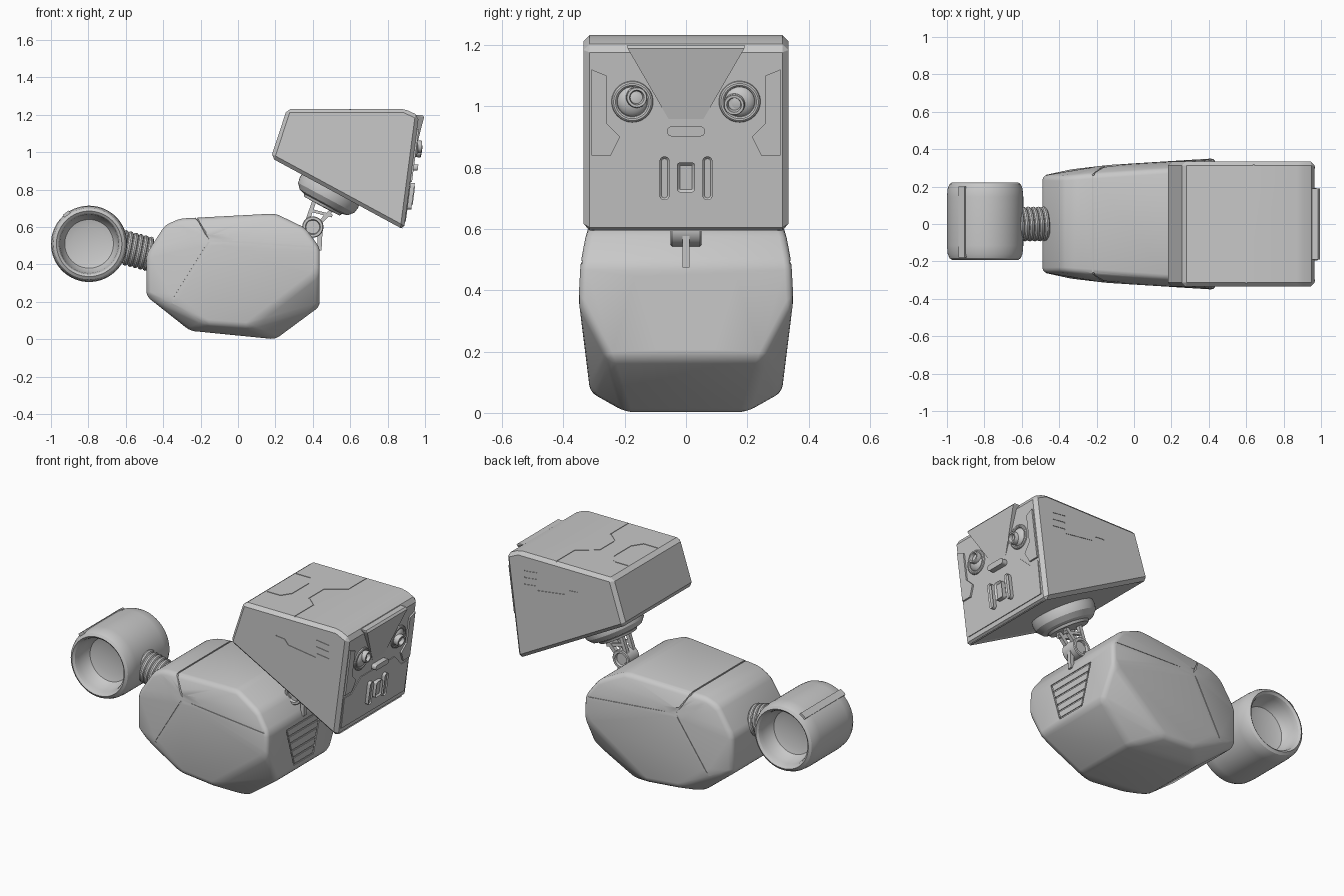
import bpy, bmesh, math
from mathutils import Vector, Matrix

if "Cube" in bpy.data.objects:
    bpy.data.objects.remove(bpy.data.objects["Cube"])

grey = bpy.data.materials.new("light_grey")
grey.diffuse_color = (0.58, 0.58, 0.58, 1)
grey.use_nodes = True
grey.node_tree.nodes["Principled BSDF"].inputs["Base Color"].default_value = grey.diffuse_color


def finish(name, bm, angle=30):
    bmesh.ops.recalc_face_normals(bm, faces=bm.faces)
    me = bpy.data.meshes.new(name)
    bm.to_mesh(me)
    bm.free()
    me.materials.append(grey)
    ob = bpy.data.objects.new(name, me)
    bpy.context.collection.objects.link(ob)
    smooth(ob, angle)
    return ob


def smooth(ob, angle):
    bpy.ops.object.select_all(action='DESELECT')
    ob.select_set(True)
    bpy.context.view_layer.objects.active = ob
    bpy.ops.object.shade_smooth_by_angle(angle=math.radians(angle))


def hull(name, pts, bevel=0, segments=1):
    bm = bmesh.new()
    for x, y, z in pts:
        for s in (-1, 1):
            bm.verts.new((x, s * y, z))
    res = bmesh.ops.convex_hull(bm, input=bm.verts)
    junk = [v for v in res["geom_interior"] if isinstance(v, bmesh.types.BMVert)]
    bmesh.ops.delete(bm, geom=junk, context='VERTS')
    bmesh.ops.dissolve_limit(bm, angle_limit=math.radians(4), verts=bm.verts, edges=bm.edges)
    if bevel:
        bmesh.ops.bevel(bm, geom=bm.edges[:], offset=bevel, segments=segments,
                        profile=0.5, affect='EDGES', clamp_overlap=True)
    return bm


def add_beam(bm, a, b, w, t):
    a, b = Vector(a), Vector(b)
    d = b - a
    m = Matrix.Translation((a + b) / 2) @ d.to_track_quat('Z', 'Y').to_matrix().to_4x4()
    bmesh.ops.create_cube(bm, size=1, matrix=m @ Matrix.Diagonal((w, t, d.length + w * 0.5, 1)))


def engrave(ob, paths, w, angle):
    # cut thin panel lines along the paths
    bm = bmesh.new()
    for p in paths:
        for a, b in zip(p, p[1:]):
            add_beam(bm, a, b, w, w)
    cutter = finish("groove_cutter", bm)
    cutter.hide_render = True
    mod = ob.modifiers.new("grooves", 'BOOLEAN')
    mod.object, mod.operation, mod.solver, mod.use_self = cutter, 'DIFFERENCE', 'EXACT', True
    bpy.ops.object.select_all(action='DESELECT')
    bpy.context.view_layer.objects.active = ob
    ob.select_set(True)
    bpy.ops.object.modifier_apply(modifier=mod.name)
    bpy.data.objects.remove(cutter)
    smooth(ob, angle)


def lathe(name, profile, loc, axis, steps=48):
    bm = bmesh.new()
    vs = [bm.verts.new((r, 0, z)) for r, z in profile]
    es = [bm.edges.new(p) for p in zip(vs, vs[1:])]
    bmesh.ops.spin(bm, geom=vs + es, cent=(0, 0, 0), axis=(0, 0, 1),
                   angle=2 * math.pi, steps=steps, use_duplicate=False)
    bmesh.ops.remove_doubles(bm, verts=bm.verts, dist=1e-4)
    m = Matrix.Translation(loc) @ Vector(axis).to_track_quat('Z', 'Y').to_matrix().to_4x4()
    bm.transform(m)
    return finish(name, bm)


def ring(R, r, n=10):
    return [(R + r * math.cos(i * 2 * math.pi / n), r * math.sin(i * 2 * math.pi / n)) for i in range(n + 1)]


def fx(z):
    return 0.887 + 0.132 * (z - 0.59)


def plate(name, pts, depth, rim=0):
    # (y, z) outline laid on the sloping face of the head
    bm = bmesh.new()
    f = bm.faces.new([bm.verts.new((fx(z) - 0.01, y, z)) for y, z in pts])
    ex = bmesh.ops.extrude_face_region(bm, geom=[f])["geom"]
    bmesh.ops.translate(bm, vec=(depth + 0.01, 0, 0), verts=[g for g in ex if isinstance(g, bmesh.types.BMVert)])
    top = [g for g in ex if isinstance(g, bmesh.types.BMFace)]
    bmesh.ops.recalc_face_normals(bm, faces=bm.faces)
    if rim:
        bmesh.ops.inset_region(bm, faces=top, thickness=rim, depth=0)
        bmesh.ops.translate(bm, vec=(-rim, 0, 0), verts=top[0].verts)
    return finish(name, bm)


def rounded(cy, cz, w, h, r, n=5):
    pts = []
    for k, (sy, sz) in enumerate([(1, 1), (-1, 1), (-1, -1), (1, -1)]):
        for i in range(n + 1):
            a = (k + i / n) * math.pi / 2
            pts.append((cy + sy * (w / 2 - r) + r * math.cos(a), cz + sz * (h / 2 - r) + r * math.sin(a)))
    return pts


# Body: faceted soft-edged shell
body_pts = [(-.49, .258, .455), (-.49, .258, .23), (-.39, .255, .61), (-.31, .26, .645), (.2, .295, .672),
            (.36, .325, .595), (.437, .345, .49), (.437, .352, .36), (.437, .255, .175), (.2, .20, .0),
            (-.256, .20, .045), (.05, .314, .065), (-.165, .305, .08), (-.345, .292, .215), (-.15, .315, .53)]
body = finish("body", hull("body", body_pts, 0.03, 3), 40)
seams = [[(-.22, -.26, .648), (-.22, .26, .648)]]
for s in (-1, 1):
    seams += [[(-.22, s * .262, .645), (-.15, s * .315, .53), (-.345, s * .292, .215)],
              [(-.15, s * .315, .53), (.43, s * .345, .49)]]
half = lambda z: .09 + .07 * (z - .21) / .23
for z in (.21, .255, .30, .35, .395, .44):
    seams.append([(.437, -half(z), z), (.437, half(z), z)])
for s in (-1, 1):
    seams.append([(.437, s * .09, .21), (.437, s * .16, .44)])
engrave(body, seams, 0.009, 40)

# Head: bevelled wedge block with a sunken back panel
prof = [(.262, 1.232), (.89, 1.232), (.967, 1.195), (.887, .585), (.176, .97)]
bm = hull("head", [(x, .334, z) for x, z in prof], 0.02)
back = min(bm.faces, key=lambda f: f.normal.x * f.calc_area())
bmesh.ops.inset_region(bm, faces=[back], thickness=0.025, depth=0)
bmesh.ops.translate(bm, vec=(.03, 0, -.01), verts=back.verts)
head = finish("head", bm, 15)
lines = [[(.6, -.32, 1.232), (.6, -.14, 1.232), (.53, -.08, 1.232), (.53, .06, 1.232), (.64, .14, 1.232), (.64, .32, 1.232)],
         [(.29, -.14, 1.232), (.38, -.14, 1.232), (.42, -.08, 1.232), (.42, .08, 1.232), (.38, .14, 1.232), (.29, .14, 1.232)]]
for s in (-1, 1):
    y = s * .334
    lines.append([(.49, y, 1.095), (.545, y, 1.09), (.57, y, 1.06), (.75, y, 1.035)])
    for z in (1.14, 1.10, 1.06):
        lines.append([(.76, y, z), (.84, y, z - .01)])
engrave(head, lines, 0.006, 15)

# Brow visor that leans out over the face
finish("brow_visor", hull("brow", [(fx(.955), .055, .955), (fx(.955) - .03, .055, .955), (.995, .19, 1.188),
                                   (.94, .19, 1.2), (.985, .19, 1.2)]), 15)

# Face plates
plate("lower_face_plate", [(-.30, .63), (.30, .63), (.305, .82), (.24, .82), (.16, .897),
                           (-.16, .897), (-.24, .82), (-.305, .82)], .005)
for s in (-1, 1):
    plate("cheek_plate", [(s * y, z) for y, z in
                          [(.26, 1.10), (.308, 1.12), (.308, .84), (.245, .84), (.215, .90), (.26, .945)]], .010)

# Nose and mouth
plate("nose_bar", rounded(0, .918, .122, .032, .013), .032)
plate("mouth_button", rounded(0, .768, .06, .098, .012), .03, .01)
for s in (-1, 1):
    plate("mouth_bar", rounded(s * .07, .765, .033, .142, .016), .026, .007)

# Eyes: socket ring, ball and a small lens tube aimed inwards
n = Vector((1, 0, -.132)).normalized()
for s, dy, dz in ((-1, .012, .015), (1, -.015, -.005)):
    c = Vector((fx(1.015), s * .175, 1.015))
    lathe("eye_socket", ring(.058, .010), c, n)
    ball = [(.052 * math.sin(i * math.pi / 16), .03 * math.cos(i * math.pi / 16)) for i in range(9)]
    lathe("eye_ball", ball, c - n * .008, n, 32)
    lens = [(0, .018), (.020, .018), (.024, .038), (.032, .038), (.034, .033), (.034, 0), (0, 0)]
    lathe("eye_lens", lens, c + Vector((0, dy, dz)), n + Vector((0, dy * 6, dz * 6)), 32)

# Neck: rounded collar under the head, hinge and struts
lathe("neck_collar", [(0, -.02), (.172, -.02), (.176, .02), (.17, .05), (.145, .078), (.115, .086),
                      (.108, .1), (0, .102)], (.495, 0, .80), (-.472, 0, -.882))
lathe("neck_hinge", [(0, -.035), (.036, -.035), (.040, -.05), (.053, -.05), (.057, -.045), (.057, .045),
                     (.053, .05), (.040, .05), (.036, .035), (0, .035)], (.4, 0, .6), (0, 1, 0), 32)
bm = bmesh.new()
for s in (-1, 1):
    y = s * .03
    add_beam(bm, (.37, y, .63), (.405, y, .73), .022, .022)
    add_beam(bm, (.44, y, .625), (.525, y, .715), .022, .022)
    add_beam(bm, (.385, y, .69), (.50, y, .66), .016, .016)
    add_beam(bm, (.26, y, .61), (.37, y, .575), .025, .022)
add_beam(bm, (.435, 0, .48), (.44, 0, .58), .024, .024)
finish("neck_struts", bm)

# Tail spring
for i in range(6):
    t = i / 5
    lathe("spring_coil", ring(.078, .015), (-.615 + .135 * t, 0, .492 - .035 * t), (1, .06, -.2))
lathe("spring_core", [(0, 0), (.06, 0), (.06, .2), (0, .2)], (-.65, 0, .50), (1, 0, -.24), 24)

# Tail drum with hollow ends
end = [(0, .085), (.09, .088), (.13, .10), (.15, .13), (.156, .175), (.163, .198), (.175, .208),
       (.19, .198), (.2, .175), (.204, .13)]
lathe("tail_drum", [(r, -z) for r, z in end] + end[::-1], (-.796, .015, .51), (0, 1, 0), 64)
bm = bmesh.new()
a = math.radians(127)
m = Matrix.Translation((-.796 + .2 * math.cos(a), .01, .51 + .2 * math.sin(a))) @ Matrix.Rotation(math.pi / 2 - a, 4, 'Y')
bmesh.ops.create_cube(bm, size=1, matrix=m @ Matrix.Diagonal((.04, .38, .016, 1)))
finish("drum_strip", bm)
